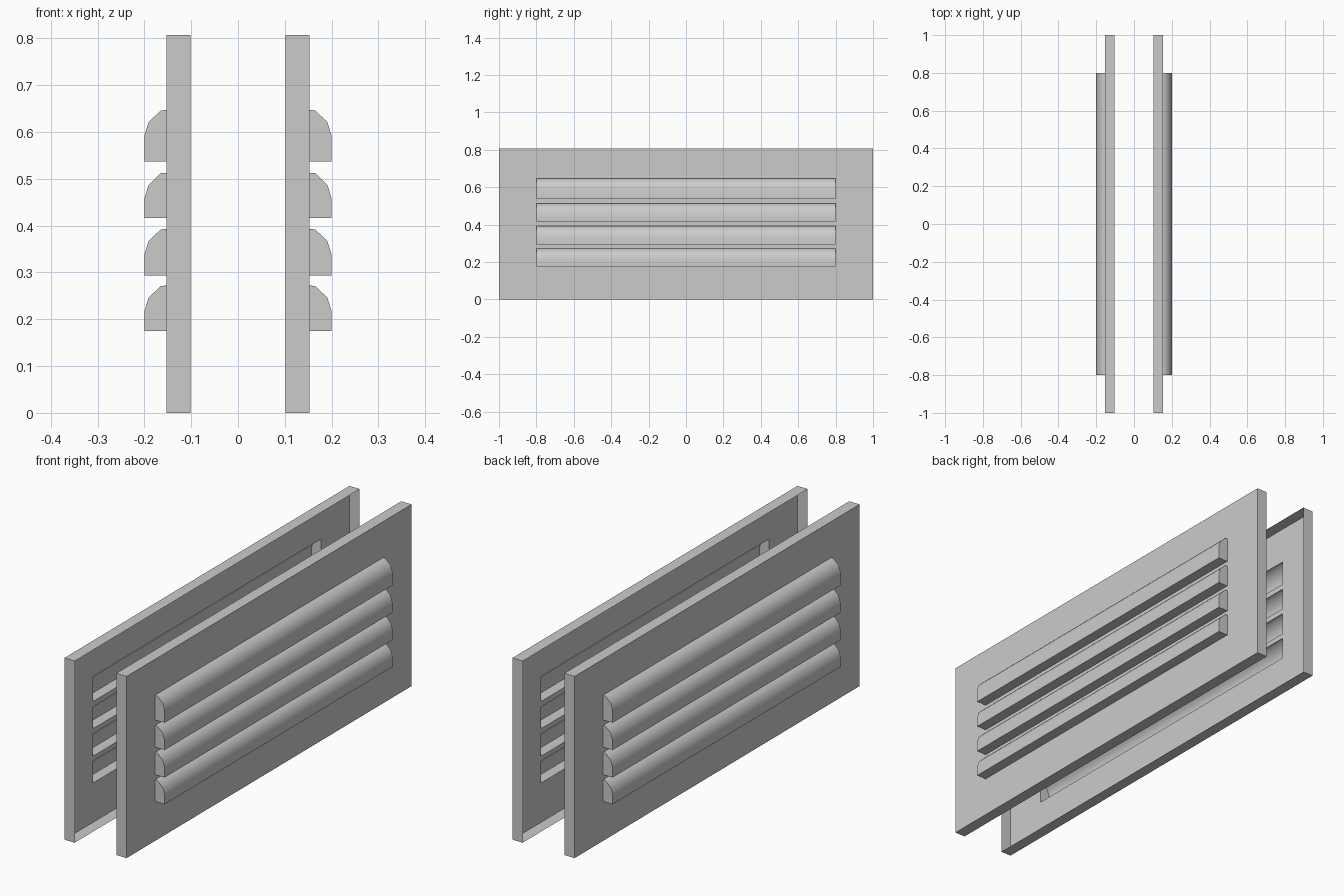
import bpy

if "Cube" in bpy.data.objects:
    bpy.data.objects.remove(bpy.data.objects["Cube"])

X_IN, X_FACE, X_OUT = 0.102, 0.153, 0.2
HEIGHT, HALF_LEN, HOOD_HALF = 0.807, 1.0, 0.8
# bottom and top of each louver
LOUVERS = [(0.175, 0.272), (0.294, 0.393), (0.416, 0.513), (0.537, 0.647)]


def make_object(name, verts, faces, smooth=False):
    """Mesh for the right side, mirrored to the left."""
    mesh = bpy.data.meshes.new(name)
    mesh.from_pydata(verts, [], faces)
    mesh.update()
    obj = bpy.data.objects.new(name, mesh)
    bpy.context.collection.objects.link(obj)
    if smooth:
        bpy.ops.object.select_all(action='DESELECT')
        obj.select_set(True)
        bpy.context.view_layer.objects.active = obj
        bpy.ops.object.shade_smooth_by_angle(angle=0.7)
    mirror = obj.modifiers.new("Mirror", 'MIRROR')
    mirror.use_axis[0] = True
    mirror.use_mirror_merge = False
    return obj


# Panel: thin sheet with folded rim, open towards the middle, slotted behind the louvers
ys = [-HALF_LEN, -HOOD_HALF, HOOD_HALF, HALF_LEN]
zs = [0.0] + [z for pair in LOUVERS for z in pair] + [HEIGHT]
verts = [(X_FACE, y, z) for z in zs for y in ys]
faces = []
for row in range(len(zs) - 1):
    for col in range(3):
        if col == 1 and row % 2 == 1:
            continue  # slot
        a = row * 4 + col
        faces.append((a, a + 1, a + 5, a + 4))

last = (len(zs) - 1) * 4
loop = ([0, 1, 2, 3] + [r * 4 + 3 for r in range(1, len(zs))]
        + [last + 2, last + 1, last] + [r * 4 for r in range(len(zs) - 2, 0, -1)])
start, count = len(verts), len(loop)
verts += [(X_IN, verts[i][1], verts[i][2]) for i in loop]
for k in range(count):
    n = (k + 1) % count
    faces.append((loop[n], loop[k], start + k, start + n))
make_object("vent_panel", verts, faces)

# Louvers: hollow rounded hoods with a flat underside, open to the slot
for i, (z0, z1) in enumerate(LOUVERS):
    profile = [(X_FACE, z0), (X_OUT, z0), (X_OUT, z1 - 0.055),
               (X_OUT - 0.009, z1 - 0.026), (X_FACE + 0.012, z1 - 0.001),
               (X_FACE, z1)]
    n = len(profile)
    verts = [(x, s * HOOD_HALF, z) for s in (-1, 1) for x, z in profile]
    faces = [(k, k + n, k + 1 + n, k + 1)[::-1] for k in range(n - 1)]
    faces += [tuple(range(n)), tuple(range(2 * n - 1, n - 1, -1))]
    make_object(f"louver_{i + 1}", verts, faces, smooth=True)
